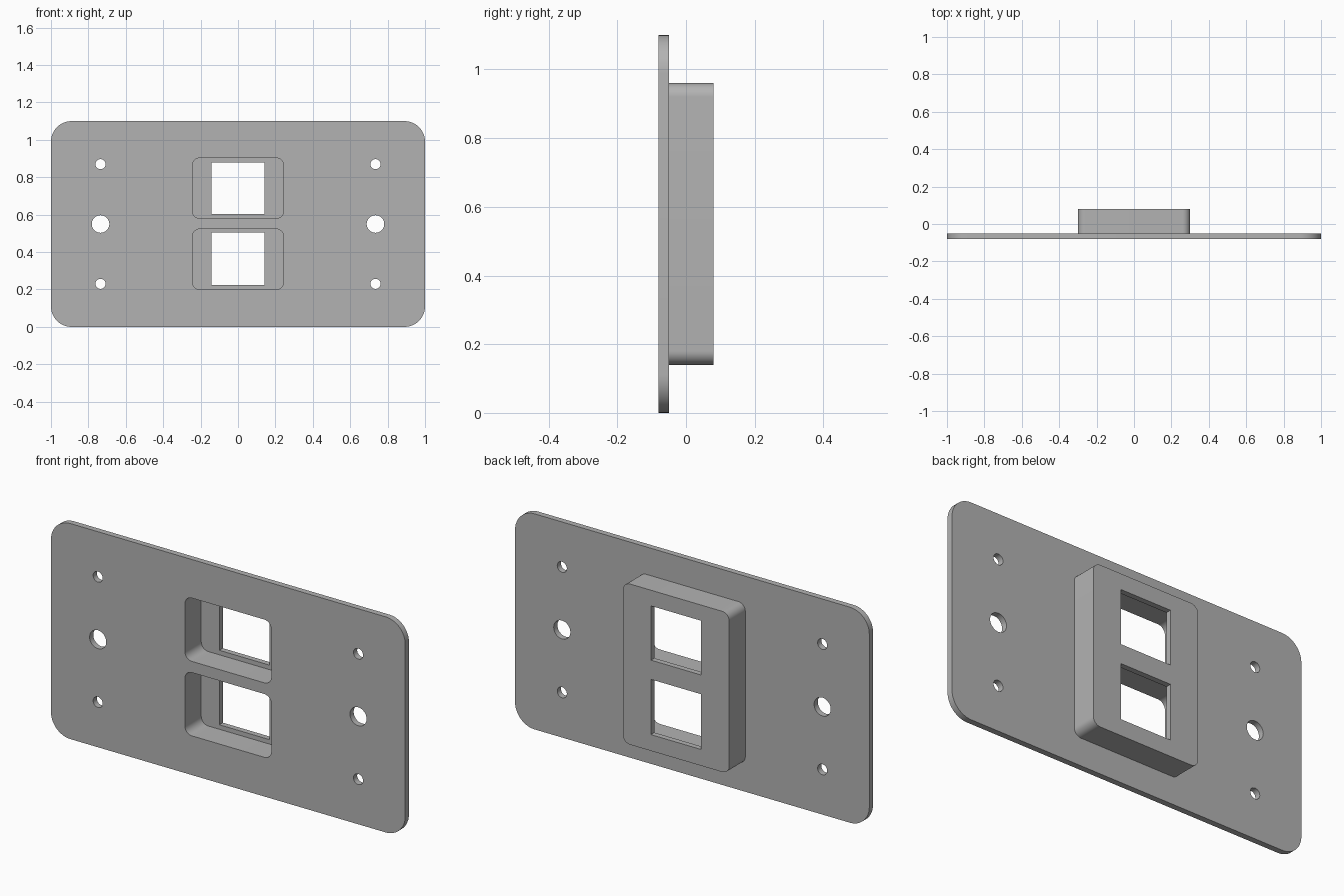
import bpy
import bmesh
import math

cube = bpy.data.objects.get("Cube")
if cube:
    bpy.data.objects.remove(cube, do_unlink=True)

grey = bpy.data.materials.new("plain grey")
grey.use_nodes = True
colour = (0.45, 0.45, 0.45, 1)
grey.diffuse_color = colour
grey.node_tree.nodes["Principled BSDF"].inputs["Base Color"].default_value = colour


def prism(name, outline, y0, y1):
    """Extrude an (x, z) outline from y0 back to y1."""
    bm = bmesh.new()
    face = bm.faces.new([bm.verts.new((x, y0, z)) for x, z in outline])
    moved = bmesh.ops.extrude_face_region(bm, geom=[face])["geom"]
    verts = [v for v in moved if isinstance(v, bmesh.types.BMVert)]
    bmesh.ops.translate(bm, verts=verts, vec=(0, y1 - y0, 0))
    bmesh.ops.recalc_face_normals(bm, faces=bm.faces)
    mesh = bpy.data.meshes.new(name)
    bm.to_mesh(mesh)
    bm.free()
    mesh.materials.append(grey)
    obj = bpy.data.objects.new(name, mesh)
    bpy.context.collection.objects.link(obj)
    return obj


def rounded(half_width, z0, z1, radius, steps=12):
    points = []
    corners = [(1, z1, -1), (-1, z1, -1), (-1, z0, 1), (1, z0, 1)]
    for quarter, (side, z, inward) in enumerate(corners):
        for i in range(steps + 1):
            a = (quarter + i / steps) * math.pi / 2
            points.append((side * (half_width - radius) + radius * math.cos(a),
                           z + inward * radius + radius * math.sin(a)))
    return points


def rectangle(half_width, z0, z1):
    return [(half_width, z1), (-half_width, z1), (-half_width, z0), (half_width, z0)]


def circle(x, z, radius, steps=40):
    angles = [2 * math.pi * i / steps for i in range(steps)]
    return [(x + radius * math.cos(a), z + radius * math.sin(a)) for a in angles]


def combine(target, tool, operation):
    """Apply a boolean and discard the tool object."""
    tool.hide_render = True
    mod = target.modifiers.new("combine", "BOOLEAN")
    mod.operation = operation
    mod.solver = "EXACT"
    mod.object = tool
    bpy.context.view_layer.objects.active = target
    bpy.ops.object.modifier_apply(modifier=mod.name)
    bpy.data.objects.remove(tool, do_unlink=True)


# Thin front plate joined to the raised rear housing
plate = prism("wall_plate", rounded(1, 0, 1.1, 0.11), -0.08, -0.05)
housing = prism("rear_housing", rounded(0.3, 0.14, 0.96, 0.04), -0.065, 0.08)
combine(plate, housing, "UNION")

# Two front pockets, each with a square opening through its back wall
for z0, z1, w0, w1 in [(0.2, 0.523, 0.223, 0.505), (0.58, 0.903, 0.603, 0.88)]:
    pocket = prism("pocket_cutter", rounded(0.244, z0, z1, 0.04), -0.2, 0.052)
    combine(plate, pocket, "DIFFERENCE")
    window = prism("window_cutter", rectangle(0.142, w0, w1), 0, 0.2)
    combine(plate, window, "DIFFERENCE")

# Mounting holes on both sides
for side in (-1, 1):
    for z, radius in [(0.23, 0.027), (0.55, 0.047), (0.87, 0.027)]:
        hole = prism("hole_cutter", circle(side * 0.735, z, radius), -0.2, 0.2)
        combine(plate, hole, "DIFFERENCE")

# Smooth rounded corners with crisp edges
bpy.ops.object.select_all(action="DESELECT")
plate.select_set(True)
bpy.context.view_layer.objects.active = plate
bpy.ops.object.shade_smooth_by_angle(angle=math.radians(30))
